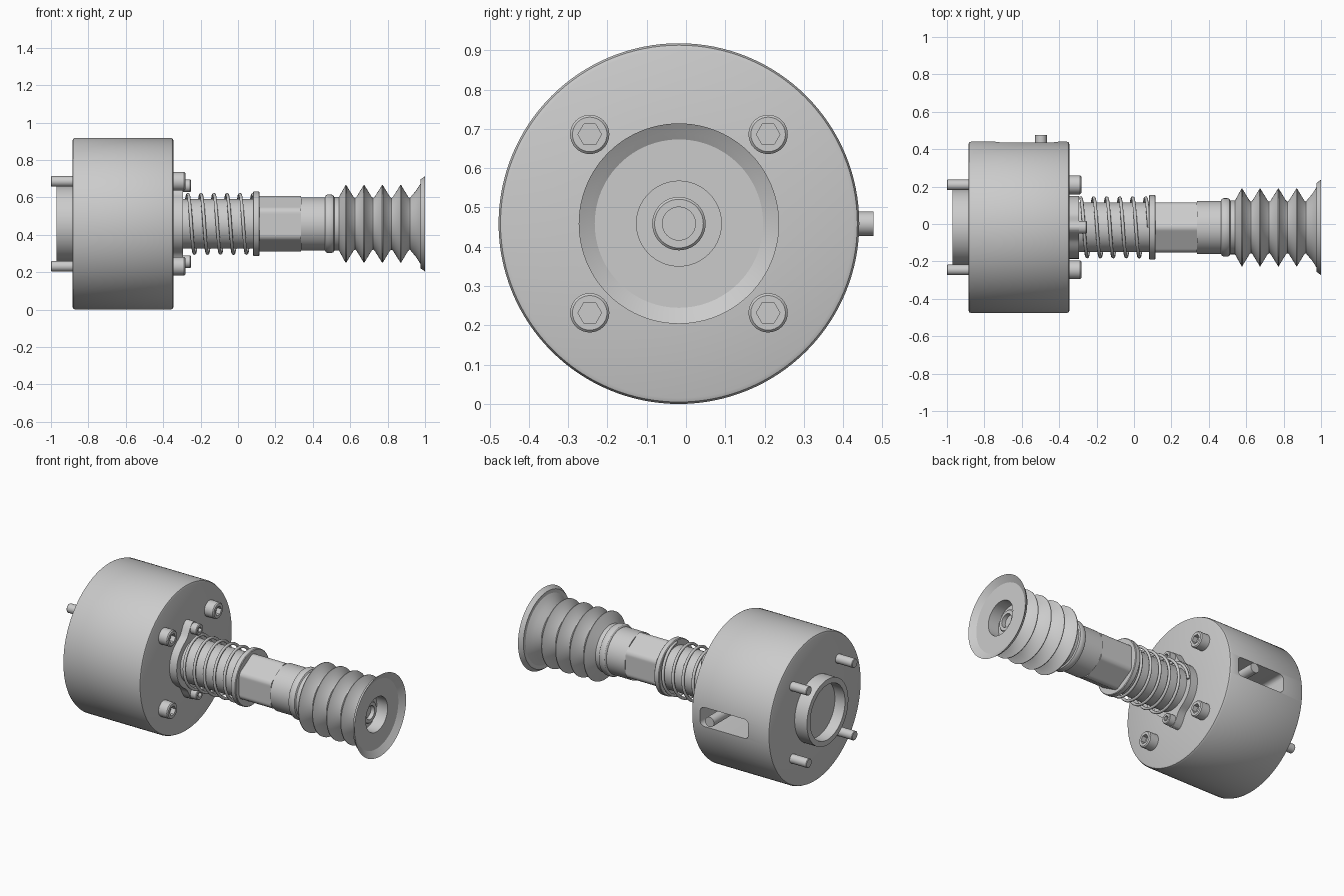
import bpy, bmesh, math
from math import sin, cos, pi
from mathutils import Vector

if "Cube" in bpy.data.objects:
    bpy.data.objects.remove(bpy.data.objects["Cube"])

AY, AZ = -0.018, 0.459      # main axis runs along x through here


def finish(name, bm, angle=30):
    bmesh.ops.remove_doubles(bm, verts=bm.verts, dist=1e-5)
    bmesh.ops.recalc_face_normals(bm, faces=bm.faces)
    me = bpy.data.meshes.new(name)
    bm.to_mesh(me)
    bm.free()
    ob = bpy.data.objects.new(name, me)
    bpy.context.collection.objects.link(ob)
    smooth(ob, angle)
    return ob


def select(ob):
    bpy.ops.object.select_all(action='DESELECT')
    ob.select_set(True)
    bpy.context.view_layer.objects.active = ob


def smooth(ob, angle=30):
    select(ob)
    bpy.ops.object.shade_smooth_by_angle(angle=math.radians(angle))


def lathe(name, profile, y=AY, z=AZ, n=64, closed=False):
    """Revolve (x, radius) points about an x-parallel axis."""
    bm = bmesh.new()
    rings = [[bm.verts.new((x, y + r * cos(2 * pi * i / n), z + r * sin(2 * pi * i / n)))
              for i in range(n)] for x, r in profile]
    pairs = list(zip(rings, rings[1:])) + ([(rings[-1], rings[0])] if closed else [])
    for a, b in pairs:
        for i in range(n):
            j = (i + 1) % n
            bm.faces.new((a[i], a[j], b[j], b[i]))
    bmesh.ops.dissolve_degenerate(bm, edges=bm.edges, dist=1e-6)
    return finish(name, bm)


def prism(name, x0, x1, radius, n=120, y=AY, z=AZ):
    """Extrude an outline radius(angle) along x."""
    bm = bmesh.new()
    a, b = [[bm.verts.new((x, y + radius(t) * cos(t), z + radius(t) * sin(t)))
             for t in (2 * pi * i / n for i in range(n))] for x in (x0, x1)]
    for i in range(n):
        j = (i + 1) % n
        bm.faces.new((a[i], a[j], b[j], b[i]))
    bm.faces.new(a)
    bm.faces.new(b)
    return finish(name, bm, 20)


def cut(ob, cutter):
    m = ob.modifiers.new("cut", 'BOOLEAN')
    m.operation, m.object, m.solver = 'DIFFERENCE', cutter, 'EXACT'
    cutter.hide_render = True
    select(ob)
    bpy.ops.object.modifier_apply(modifier=m.name)
    bpy.data.objects.remove(cutter, do_unlink=True)
    smooth(ob)


def screw(name, y, z, tip, base, top, r_head, r_shank, r_hex):
    """Socket head cap screw pointing along x."""
    c = r_head * 0.12
    ob = lathe(name, [(tip, 0), (tip, r_shank - 0.003), (tip + 0.003, r_shank), (base, r_shank),
                      (base, r_head), (top - c, r_head), (top, r_head - c), (top, 0)], y, z, 32)
    cut(ob, prism("socket_cutter", top - r_hex, top + 0.02, lambda t: r_hex, 6, y, z))


# Housing with rear spigot ring and inner bore
housing = lathe("housing", [
    (-0.80, 0.172), (-0.97, 0.172), (-0.97, 0.205), (-0.885, 0.205), (-0.885, 0.444),
    (-0.881, 0.454), (-0.87, 0.459), (-0.36, 0.459), (-0.349, 0.454), (-0.345, 0.444),
    (-0.345, 0.12), (-0.40, 0.12), (-0.40, 0.22), (-0.80, 0.22)], n=128, closed=True)

# Rounded side window on the +y side
bm = bmesh.new()
outline = []
for cx, cz, a0 in ((-0.435, 0.03, 0), (-0.71, 0.03, 90), (-0.71, -0.03, 180), (-0.435, -0.03, 270)):
    for k in range(7):
        a = math.radians(a0 + 15 * k)
        outline.append((cx + 0.03 * cos(a), AZ + cz + 0.03 * sin(a)))
face = bm.faces.new([bm.verts.new((x, 0.12, z)) for x, z in outline])
ext = bmesh.ops.extrude_face_region(bm, geom=[face])
bmesh.ops.translate(bm, vec=(0, 0.5, 0),
                    verts=[v for v in ext["geom"] if isinstance(v, bmesh.types.BMVert)])
cut(housing, finish("window_cutter", bm))

# Floor of the rear spigot, inner shaft and indicator pin
lathe("rear_floor", [(-0.90, 0), (-0.90, 0.174), (-0.80, 0.174), (-0.80, 0)])
lathe("inner_shaft", [(-0.74, 0), (-0.74, 0.1), (-0.29, 0.1), (-0.29, 0)])
bpy.ops.mesh.primitive_cylinder_add(vertices=32, radius=0.031, depth=0.427,
                                    location=(-0.497, 0.2635, AZ), rotation=(pi / 2, 0, 0))
pin = bpy.context.object
pin.name = "indicator_pin"
smooth(pin)

# Four long through bolts
for sy in (-1, 1):
    for sz in (-1, 1):
        screw("through_bolt", AY + sy * 0.227, AZ + sz * 0.227, -1.0, -0.345, -0.282,
              0.05, 0.028, 0.03)

# Two-eared guide flange and its screws
def eared(t):
    d = math.acos(min(1, abs(sin(t))))
    return 0.168 + 0.075 * math.exp(-(d / 0.25) ** 2)

prism("guide_flange", -0.345, -0.295, eared, 144)
for s in (-1, 1):
    screw("flange_screw", AY, AZ + s * 0.203, -0.34, -0.295, -0.252, 0.034, 0.018, 0.018)

# Guide tube
lathe("guide_tube", [(-0.30, 0), (-0.30, 0.133), (0.09, 0.133), (0.09, 0)])

# Coil spring
cu = bpy.data.curves.new("coil_spring", 'CURVE')
cu.dimensions = '3D'
cu.bevel_depth, cu.bevel_resolution, cu.use_fill_caps = 0.009, 2, True
turns, steps = 5.25, 48
count = int(turns * steps) + 1
sp = cu.splines.new('POLY')
sp.points.add(count - 1)
for i, p in enumerate(sp.points):
    t = 2 * pi * i / steps
    p.co = (-0.285 + 0.365 * i / (count - 1), AY + 0.157 * cos(t), AZ + 0.157 * sin(t), 1)
spring = bpy.data.objects.new("coil_spring", cu)
bpy.context.collection.objects.link(spring)
select(spring)
bpy.ops.object.convert(target='MESH')
smooth(bpy.context.object, 60)

# Spring collar
lathe("spring_collar", [(0.08, 0), (0.08, 0.168), (0.084, 0.172), (0.111, 0.172),
                        (0.115, 0.168), (0.115, 0)])

# Wrench section: round bar with six flats facing +-y
def wrench(t):
    k = (t + pi / 6) % (pi / 3) - pi / 6
    return min(0.149, 0.134 / cos(k))

prism("wrench_flats", 0.115, 0.337, wrench)

# Neck
lathe("neck", [(0.337, 0), (0.337, 0.142), (0.48, 0.142), (0.48, 0)])

# Bellows suction cup: cuff, four pleats, flared lip, recessed face
prof = [(0.465, 0.0), (0.465, 0.144), (0.47, 0.152), (0.478, 0.156), (0.50, 0.156),
        (0.51, 0.152), (0.515, 0.144), (0.54, 0.144)]
for px in (0.577, 0.674, 0.772, 0.870):
    prof += [(px - 0.005, 0.202), (px - 0.002, 0.208), (px + 0.002, 0.208), (px + 0.005, 0.202),
             (px + 0.041, 0.143), (px + 0.049, 0.138)]
    if px < 0.85:
        prof.append((px + 0.056, 0.143))
prof += [(0.93, 0.152), (0.95, 0.175), (0.968, 0.202), (0.984, 0.230), (1.0, 0.255),
         (0.975, 0.237), (0.975, 0.108), (0.90, 0.108), (0.90, 0.0)]
lathe("bellows_cup", prof, n=96)

# Hollow nozzle inside the cup
lathe("nozzle", [(0.89, 0.068), (0.925, 0.068), (0.931, 0.062), (0.931, 0.042),
                 (0.905, 0.042), (0.905, 0)], n=48)
